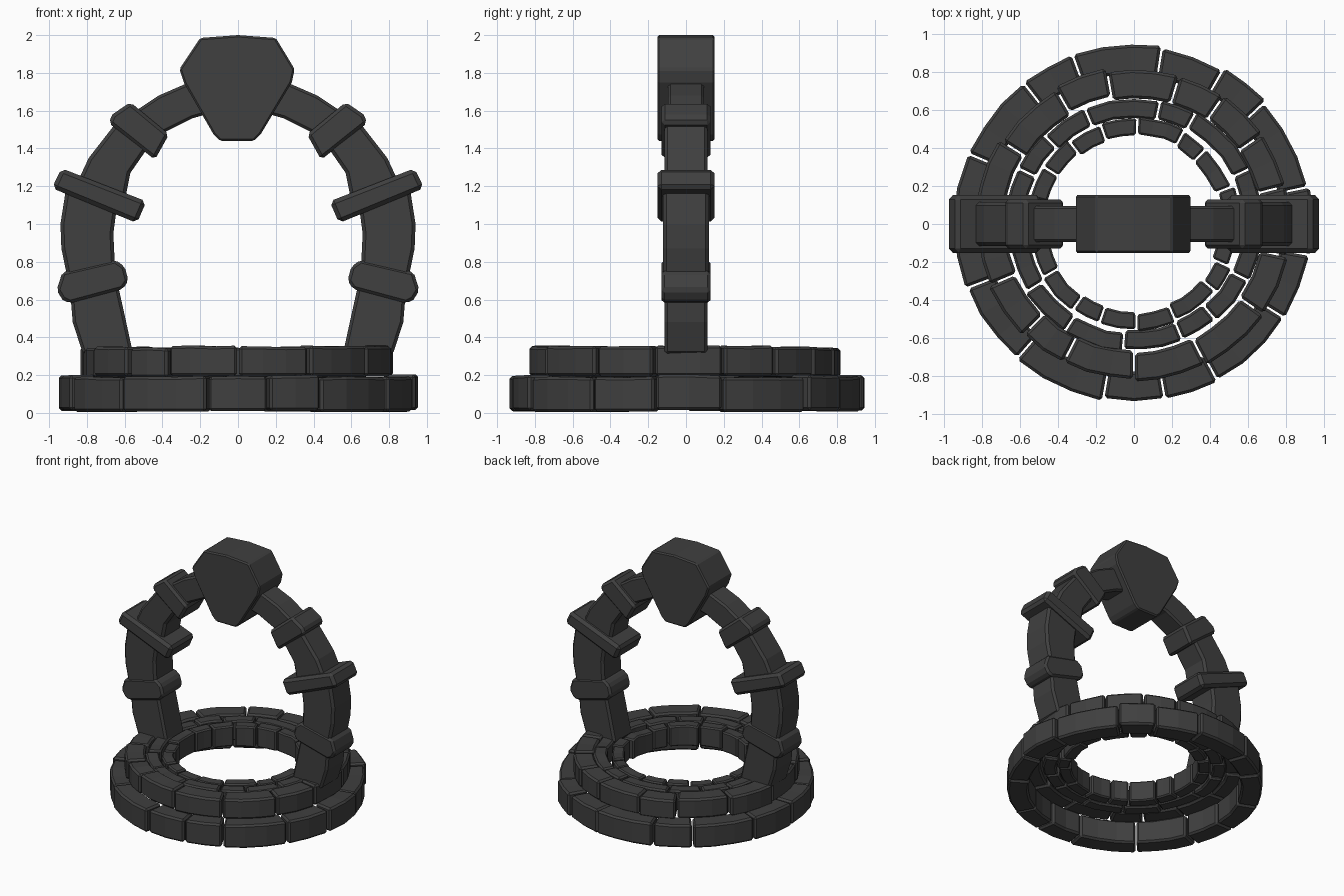
import bpy, bmesh, math, random

if "Cube" in bpy.data.objects:
    bpy.data.objects.remove(bpy.data.objects["Cube"])

random.seed(4)
stone = bpy.data.materials.new("dark_stone")
stone.diffuse_color = (0.05, 0.05, 0.05, 1)
stone.use_nodes = True
stone.node_tree.nodes["Principled BSDF"].inputs["Base Color"].default_value = stone.diffuse_color


def finish(name, bm, bevel):
    bmesh.ops.recalc_face_normals(bm, faces=bm.faces)
    me = bpy.data.meshes.new(name)
    bm.to_mesh(me)
    bm.free()
    me.materials.append(stone)
    ob = bpy.data.objects.new(name, me)
    bpy.context.collection.objects.link(ob)
    mod = ob.modifiers.new("worn_edges", 'BEVEL')
    mod.width = bevel
    mod.segments = 1
    mod.limit_method = 'ANGLE'
    mod.angle_limit = math.radians(40)
    return ob


def block(bm, a0, a1, r0, r1, z0, z1):
    """One curved stone between two angles (degrees)."""
    n = max(2, round((a1 - a0) / 10))
    rows = []
    for i in range(n + 1):
        a = math.radians(a0 + (a1 - a0) * i / n)
        c, s = math.cos(a), math.sin(a)
        w = random.uniform(-0.004, 0.004)
        rows.append([bm.verts.new((r * c, r * s, z)) for r, z in
                     ((r0 + w, z0), (r1 + w, z0), (r1 + w, z1 + w), (r0 + w, z1 + w))])
    for p, q in zip(rows, rows[1:]):
        for k in range(4):
            m = (k + 1) % 4
            bm.faces.new((p[k], p[m], q[m], q[k]))
    bm.faces.new(rows[0])
    bm.faces.new(rows[-1][::-1])


def ring(name, joints, r0, r1, z0, z1, bevel):
    bm = bmesh.new()
    for a, b in zip(joints, joints[1:] + [joints[0] + 360]):
        j = random.uniform(-0.012, 0.012)
        k = random.uniform(-0.006, 0.006)
        gap = math.degrees(0.006 / r1)
        block(bm, a + gap, b - gap, r0 + j, r1 + j, z0 + k, z1 + k)
    return finish(name, bm, bevel)


def uneven(n, start):
    step = 360 / n
    return [start + step * (i + random.uniform(-0.22, 0.22)) for i in range(n)]


# Stone rings of the base
ring("lower_outer_ring", [12, 43, 60, 81, 110, 128, 157, 180, 201, 229, 260, 280, 298, 328, 350],
     0.785, 0.94, 0.01, 0.195, 0.014)
ring("upper_outer_ring", [14, 35, 55, 73, 100, 120, 148, 175, 203, 225, 243, 270, 297, 325, 348],
     0.675, 0.825, 0.19, 0.348, 0.014)
ring("upper_middle_ring", uneven(14, 5), 0.57, 0.67, 0.185, 0.345, 0.012)
ring("upper_inner_ring", uneven(17, 0), 0.465, 0.555, 0.18, 0.342, 0.010)


def slab(name, pts, half, bevel, mirror=True):
    """Front outline (x, z) extruded through y, mirrored to the other side."""
    bm = bmesh.new()
    for side in ((1, -1) if mirror else (1,)):
        f = [bm.verts.new((side * x, -half, z)) for x, z in pts]
        b = [bm.verts.new((side * x, half, z)) for x, z in pts]
        bm.faces.new(f)
        bm.faces.new(b[::-1])
        for i in range(len(pts)):
            j = (i + 1) % len(pts)
            bm.faces.new((f[i], b[i], b[j], f[j]))
    return finish(name, bm, bevel)


# Arch shafts
slab("foot_shafts", [(0.555, 0.31), (0.82, 0.31), (0.875, 0.48), (0.89, 0.66), (0.65, 0.74), (0.605, 0.54)],
     0.115, 0.016)
slab("lower_shafts", [(0.65, 0.74), (0.9, 0.7), (0.935, 0.87), (0.94, 1.0), (0.91, 1.19), (0.64, 1.1), (0.66, 0.95)],
     0.122, 0.018)
slab("upper_shafts", [(0.60, 1.12), (0.86, 1.2), (0.79, 1.35), (0.65, 1.53), (0.48, 1.4), (0.57, 1.27)],
     0.115, 0.018)
slab("crown_shafts", [(0.10, 1.60), (0.24, 1.56), (0.42, 1.47), (0.54, 1.60), (0.42, 1.68), (0.27, 1.745), (0.12, 1.77)],
     0.095, 0.014)

# Collars clasping the shafts
slab("lower_collars", [(0.58, 0.70), (0.61, 0.655), (0.89, 0.58), (0.93, 0.60), (0.96, 0.65),
                       (0.93, 0.745), (0.65, 0.81), (0.60, 0.775)], 0.13, 0.016)
slab("middle_collars", [(0.485, 1.12), (0.535, 1.005), (0.985, 1.19), (0.935, 1.295)], 0.152, 0.022)
slab("upper_collars", [(0.365, 1.475), (0.44, 1.34), (0.685, 1.535), (0.665, 1.58), (0.57, 1.645)], 0.13, 0.018)

# Keystone at the top
slab("keystone", [(-0.095, 1.44), (0.085, 1.44), (0.12, 1.475), (0.285, 1.75), (0.30, 1.82), (0.20, 1.985),
                  (0.0, 2.0), (-0.20, 1.985), (-0.31, 1.82), (-0.285, 1.745), (-0.13, 1.475)], 0.152, 0.01, False)
